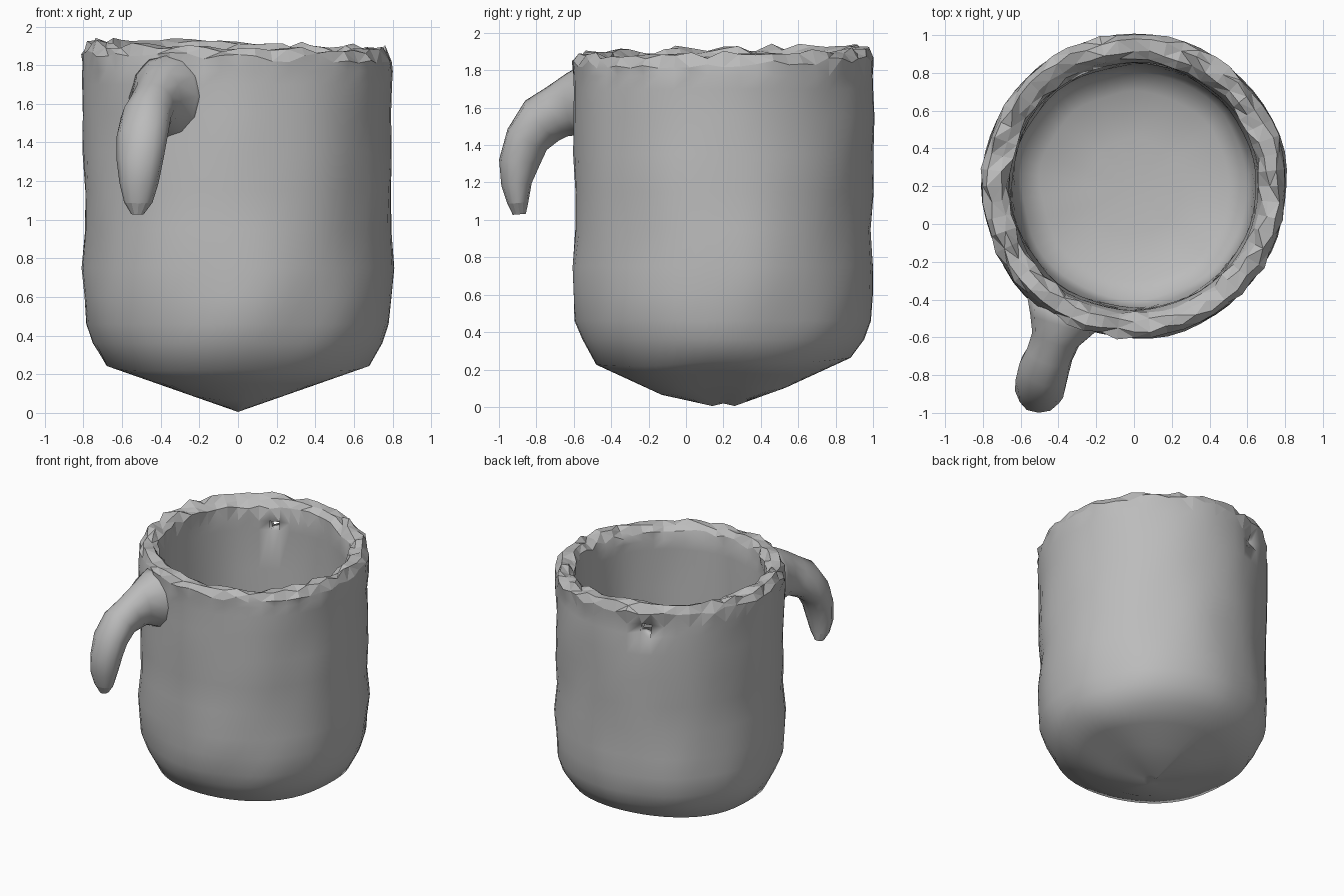
import bpy, bmesh, math, random
from mathutils import Vector, noise

random.seed(4)
cube = bpy.data.objects.get("Cube")
if cube:
    bpy.data.objects.remove(cube, do_unlink=True)

clay = bpy.data.materials.new("grey clay")
clay.use_nodes = True
clay.diffuse_color = (0.5, 0.5, 0.5, 1)
clay.node_tree.nodes["Principled BSDF"].inputs["Base Color"].default_value = (0.5, 0.5, 0.5, 1)

SEG = 56
CENTER_Y = 0.2
RIM_HEIGHT = 1.83


def skin(bm, rings):
    """Join rings of vertices with quads and cap both ends with fans."""
    rows = []
    for a, b in zip(rings, rings[1:]):
        n = len(a)
        rows.append([bm.faces.new((a[i], a[(i + 1) % n], b[(i + 1) % n], b[i])) for i in range(n)])
    for ring in (rings[0], rings[-1]):
        middle = bm.verts.new(sum((v.co for v in ring), Vector()) / len(ring))
        for i in range(len(ring)):
            bm.faces.new((middle, ring[i], ring[(i + 1) % len(ring)]))
    return rows


def finish(bm, name, is_smooth):
    bmesh.ops.recalc_face_normals(bm, faces=bm.faces)
    for face in bm.faces:
        face.smooth = is_smooth(face.calc_center_median().z)
    mesh = bpy.data.meshes.new(name)
    bm.to_mesh(mesh)
    bm.free()
    mesh.materials.append(clay)
    bpy.context.collection.objects.link(bpy.data.objects.new(name, mesh))


# Cup: outer base, wall, ragged rim, inner wall and floor as (kind, radius, height)
profile = [("base", 0.06, 0), ("base", 0.33, 0), ("base", 0.52, 0), ("base", 0.68, 0),
           ("wall", 0.75, 0.36), ("wall", 0.79, 0.46), ("wall", 0.8, 0.6), ("wall", 0.805, 0.75),
           ("wall", 0.79, 0.95), ("wall", 0.8, 1.15), ("wall", 0.8, 1.35), ("wall", 0.8, 1.55),
           ("wall", 0.802, 1.7), ("wall", 0.803, 1.77), ("rim", 0.805, 1.85), ("rim", 0.77, 1.9),
           ("rim", 0.71, 1.89), ("rim", 0.67, 1.85), ("inner", 0.66, 1.77), ("inner", 0.66, 1.7),
           ("inner", 0.65, 1.4), ("inner", 0.65, 1.0), ("inner", 0.645, 0.7), ("inner", 0.635, 0.45),
           ("inner", 0.6, 0.37), ("inner", 0.5, 0.31), ("inner", 0.25, 0.27)]
bm = bmesh.new()
rings = []
for kind, radius, height in profile:
    ring = []
    for i in range(SEG):
        a = math.tau * i / SEG
        r, z = radius, height
        x, y = math.cos(a), math.sin(a)
        if kind == "base":
            # The underside is a shallow keel running front to back
            dy = max(0, abs(r * y + CENTER_Y - 0.16) - 0.16)
            z = 0.005 + math.hypot(0.35 * r * x, 0.46 * dy)
        elif kind == "rim":
            r += random.uniform(-0.015, 0.012)
            z += random.uniform(-0.02, 0.022) - 0.018 * x + 0.014 * y
        else:
            r += 0.02 * noise.noise(Vector((2.2 * x, 2.2 * y, 3 * z)))
        ring.append(bm.verts.new((r * x, r * y + CENTER_Y, z)))
    rings.append(ring)
rows = skin(bm, rings)

# Small torn hole through the wall below the rim, at the back right
tear = int(SEG * 0.32)
outer_face, inner_face = rows[12][tear], rows[18][tear]
for v in outer_face.verts:
    v.co += Vector([random.uniform(-0.025, 0.025) for _ in range(3)])
bmesh.ops.delete(bm, geom=[outer_face, inner_face], context="FACES_ONLY")
bmesh.ops.bridge_loops(bm, edges=[e for e in bm.edges if e.is_boundary])
bmesh.ops.triangulate(bm, faces=[f for f in bm.faces if f.calc_center_median().z > 1.79])
finish(bm, "cup_body", lambda z: z < RIM_HEIGHT)

# Handle: drooping hook, as (centre, half width, half thickness, tilt of section in degrees)
sections = [((-0.34, -0.42, 1.63), 0.24, 0.25, 0), ((-0.38, -0.53, 1.64), 0.17, 0.205, 3),
            ((-0.415, -0.61, 1.62), 0.13, 0.165, 10), ((-0.445, -0.69, 1.575), 0.125, 0.14, 24),
            ((-0.475, -0.77, 1.53), 0.135, 0.135, 40), ((-0.495, -0.85, 1.43), 0.14, 0.12, 62),
            ((-0.505, -0.89, 1.31), 0.125, 0.108, 84), ((-0.51, -0.905, 1.19), 0.105, 0.082, 95),
            ((-0.515, -0.9, 1.09), 0.075, 0.055, 95), ((-0.52, -0.89, 1.03), 0.035, 0.035, 95)]
bm = bmesh.new()
rings = []
for center, width, thick, tilt in sections:
    t = math.radians(tilt)
    across = Vector((0.96, -0.28 * math.cos(t), 0))
    up = Vector((0, -math.sin(t), math.cos(t)))
    ring = []
    for i in range(12):
        a = math.tau * i / 12
        k = random.uniform(0.97, 1.04)
        ring.append(bm.verts.new(Vector(center) + k * (across * width * math.cos(a) + up * thick * math.sin(a))))
    rings.append(ring)
skin(bm, rings)
finish(bm, "handle", lambda z: z > 1.07)
